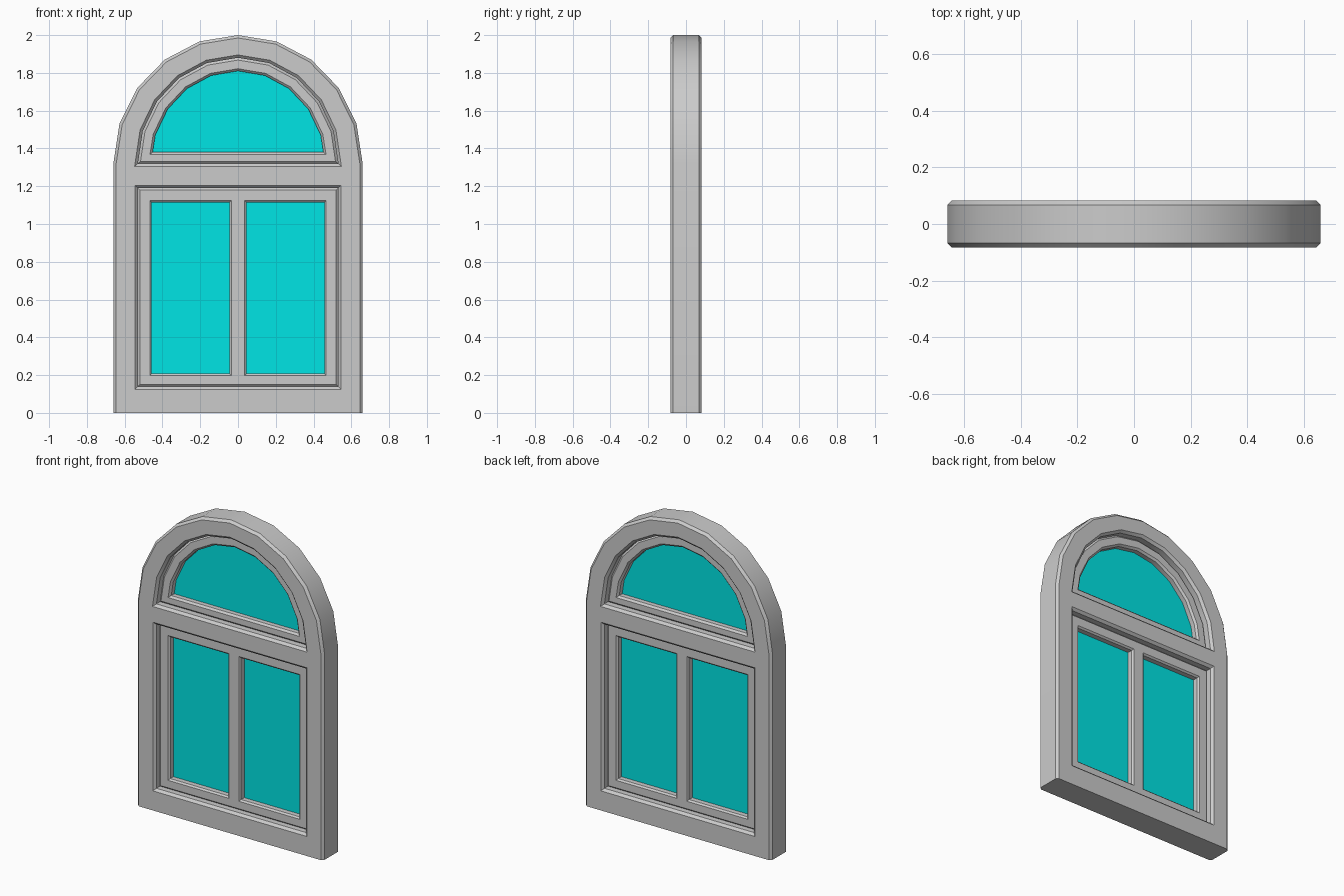
import bpy, bmesh
from math import sin, cos, pi
from mathutils import Matrix

if "Cube" in bpy.data.objects:
    bpy.data.objects.remove(bpy.data.objects["Cube"])

SPRING = 1.32   # height where the arch starts


def rect(x0, x1, z0, z1):
    return [(x0, z0), (x1, z0), (x1, z1), (x0, z1)]


def arch(rx, rz, base, base_x=None):
    """Ten-sided half ellipse closed by a straight base."""
    pts = [(rx * cos(i * pi / 10), SPRING + rz * sin(i * pi / 10)) for i in range(11)]
    if base > SPRING:               # base cuts through the first arch segment
        pts = pts[1:-1]
    bx = base_x or rx
    if abs(base - SPRING) > 1e-4:
        pts = [(bx, base)] + pts + [(-bx, base)]
    return pts


def panel(name, outlines, half_depth=0.0, bevel=0.0, mat=None, flat_base=False):
    """Filled outline with holes, extruded along y with chamfered edges."""
    cu = bpy.data.curves.new(name, 'CURVE')
    cu.dimensions, cu.fill_mode = '2D', 'BOTH'
    cu.extrude = max(half_depth - bevel, 0)
    cu.bevel_depth, cu.bevel_resolution, cu.offset = bevel, 0, -bevel
    for pts in outlines:
        sp = cu.splines.new('POLY')
        sp.points.add(len(pts) - 1)
        for p, (x, z) in zip(sp.points, pts):
            p.co = (x, z, 0, 1)
        sp.use_cyclic_u = True
    tmp = bpy.data.objects.new(name + "_outline", cu)
    bpy.context.collection.objects.link(tmp)
    dg = bpy.context.evaluated_depsgraph_get()
    me = bpy.data.meshes.new_from_object(tmp.evaluated_get(dg))
    bpy.data.objects.remove(tmp)

    bm = bmesh.new()
    bm.from_mesh(me)
    bmesh.ops.transform(bm, matrix=Matrix.Rotation(pi / 2, 4, 'X'), verts=bm.verts)
    bmesh.ops.remove_doubles(bm, verts=bm.verts, dist=1e-4)
    if flat_base:                   # no chamfer on the underside
        for v in bm.verts:
            if v.co.z < bevel + 1e-3:
                v.co.z = 0
    bmesh.ops.recalc_face_normals(bm, faces=bm.faces)
    bm.to_mesh(me)
    bm.free()

    me.materials.clear()
    if mat:
        me.materials.append(mat)
    ob = bpy.data.objects.new(name, me)
    bpy.context.collection.objects.link(ob)
    bpy.ops.object.select_all(action='DESELECT')
    ob.select_set(True)
    bpy.context.view_layer.objects.active = ob
    bpy.ops.object.shade_smooth_by_angle()
    return ob


teal = bpy.data.materials.new("teal_glass")
teal.diffuse_color = (0.0, 0.78, 0.78, 1)
teal.use_nodes = True
teal.node_tree.nodes["Principled BSDF"].inputs["Base Color"].default_value = teal.diffuse_color

# Outer frame with arched and square openings
panel("outer_frame",
      [arch(0.66, 0.68, 0), arch(0.53, 0.56, SPRING), rect(-0.53, 0.53, 0.14, 1.19)],
      0.083, 0.015, flat_base=True)

# Recessed sashes
panel("arched_sash",
      [arch(0.53, 0.56, SPRING), arch(0.46, 0.49, 1.38, 0.452)], 0.042, 0.012)
panel("casement_sash",
      [rect(-0.53, 0.53, 0.14, 1.19)] +
      [rect(*sorted((s * 0.045, s * 0.457)), 0.208, 1.115) for s in (-1, 1)],
      0.042, 0.01)

# Glass panes set into the middle of the sashes
panel("arched_glass", [arch(0.47, 0.50, 1.37, 0.462)], mat=teal)
for s, side in ((-1, "left"), (1, "right")):
    panel(side + "_glass", [rect(*sorted((s * 0.035, s * 0.467)), 0.198, 1.125)], mat=teal)
